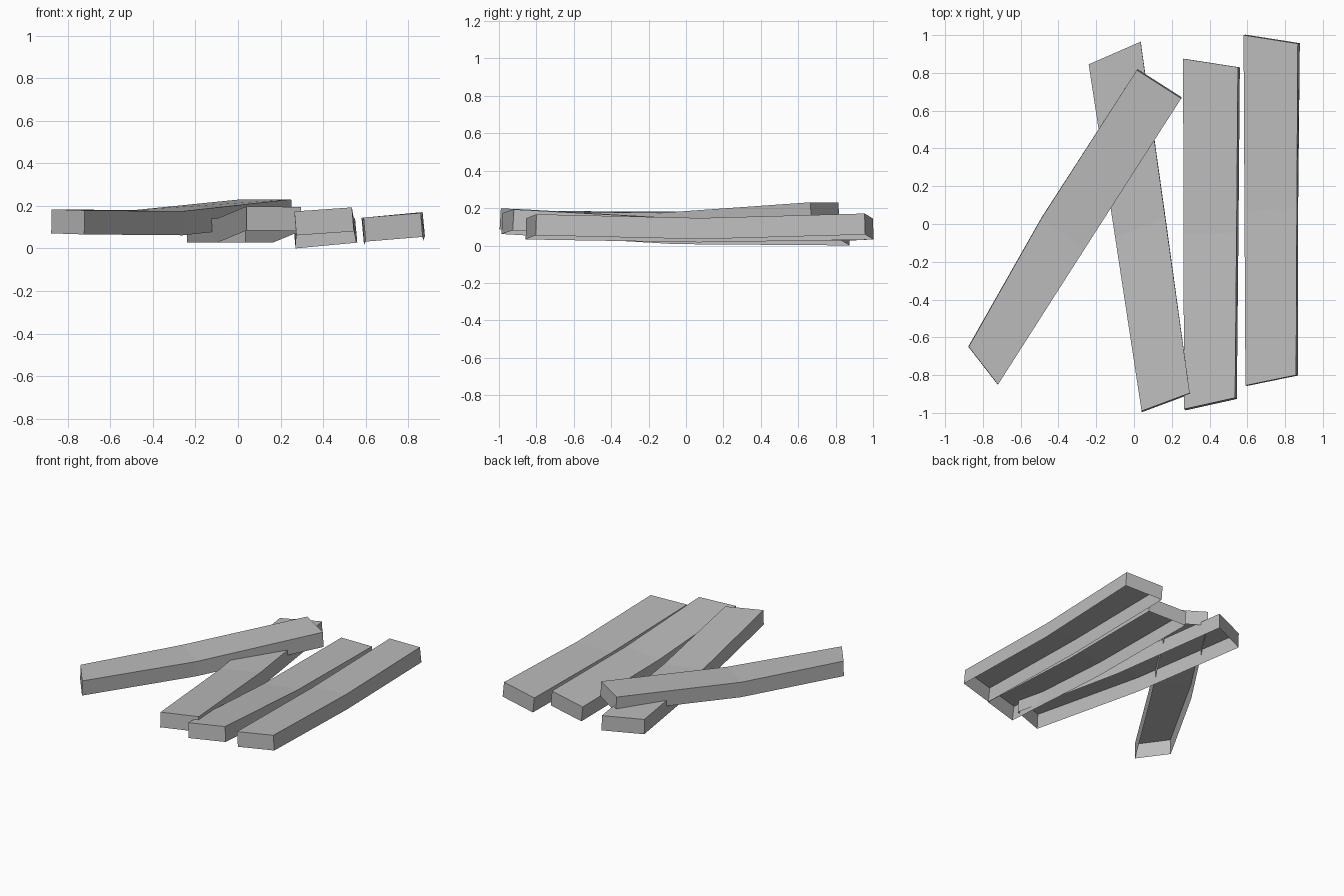
import bpy
import bmesh
from mathutils import Vector

cube = bpy.data.objects.get("Cube")
if cube:
    bpy.data.objects.remove(cube)

THICKNESS = 0.113

grey = bpy.data.materials.new("weathered_grey")
grey.use_nodes = True
colour = (0.5, 0.5, 0.5, 1)
grey.diffuse_color = colour
grey.node_tree.nodes["Principled BSDF"].inputs["Base Color"].default_value = colour


def plank(name, left, right):
    """Bent board, open underneath; left and right are its top edges, front to back."""
    bm = bmesh.new()
    left, right = [Vector(p) for p in left], [Vector(p) for p in right]
    centre = [(a + b) / 2 for a, b in zip(left, right)]
    rows = []
    for i, (a, b) in enumerate(zip(left, right)):
        along = centre[min(i + 1, 2)] - centre[max(i - 1, 0)]
        drop = (b - a).cross(along).normalized() * THICKNESS
        rows.append([bm.verts.new(p) for p in (a - drop, a, b, b - drop)])
    # Left side, top and right side of each half
    for near, far in zip(rows, rows[1:]):
        for k in range(3):
            bm.faces.new((near[k], near[k + 1], far[k + 1], far[k]))
    # End caps
    bm.faces.new(rows[0][::-1])
    bm.faces.new(rows[-1])
    bmesh.ops.recalc_face_normals(bm, faces=bm.faces)
    top = max(bm.faces, key=lambda f: abs(f.normal.z))
    if top.normal.z < 0:
        bmesh.ops.reverse_faces(bm, faces=bm.faces)
    mesh = bpy.data.meshes.new(name)
    bm.to_mesh(mesh)
    bm.free()
    mesh.materials.append(grey)
    bpy.context.collection.objects.link(bpy.data.objects.new(name, mesh))


# Board lying across its neighbour
plank("crossed_plank",
      [(-.875, -.65, .184), (-.49, .03, .18), (.015, .815, .231)],
      [(-.72, -.85, .179), (-.26, -.13, .175), (.25, .665, .231)])

# Slanted board underneath it
plank("slanted_plank",
      [(.04, -.99, .198), (-.1, -.07, .14), (-.24, .845, .14)],
      [(.295, -.895, .195), (.165, .035, .142), (.035, .965, .142)])

# Two nearly parallel boards
plank("inner_plank",
      [(.265, -.98, .174), (.262, -.055, .12), (.26, .875, .113)],
      [(.535, -.92, .193), (.543, -.045, .145), (.55, .83, .14)])
plank("outer_plank",
      [(.59, -.855, .145), (.585, .07, .13), (.58, 1, .144)],
      [(.858, -.8, .167), (.862, .08, .147), (.867, .955, .171)])
